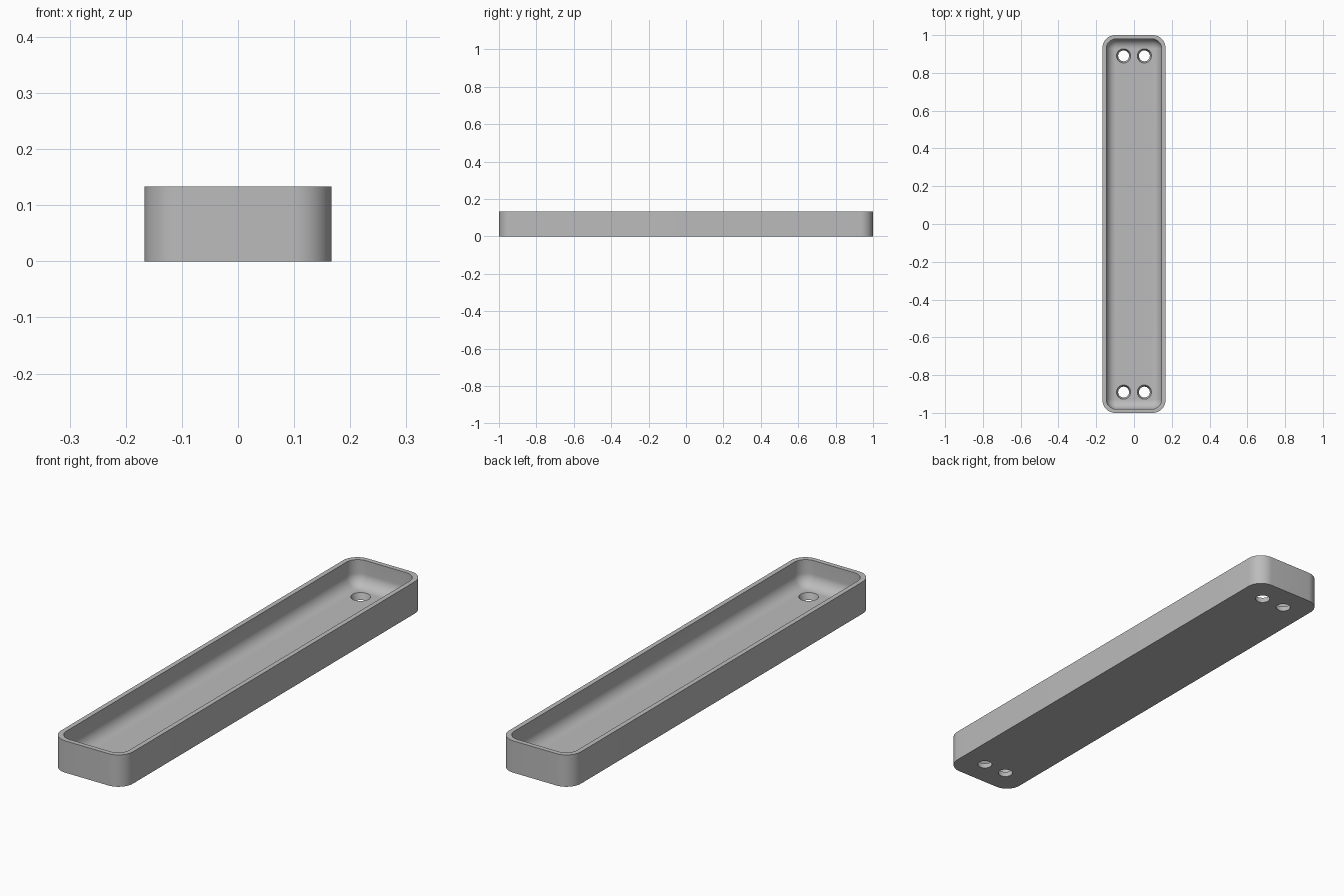
import bpy
import bmesh
from math import cos, sin, pi

cube = bpy.data.objects.get("Cube")
if cube:
    bpy.data.objects.remove(cube, do_unlink=True)

HALF_X, HALF_Y, HEIGHT = 0.1667, 1.0, 0.1333
CORNER, WALL, FLOOR = 0.067, 0.02, 0.027
INNER_CORNER, FILLET = 0.053, 0.05
HOLE_X, HOLE_Y = 0.055, 0.89
STEPS = 12

grey = bpy.data.materials.new("plain grey")
grey.use_nodes = True
colour = (0.5, 0.5, 0.5, 1)
grey.diffuse_color = colour
grey.node_tree.nodes["Principled BSDF"].inputs["Base Color"].default_value = colour


def rounded_loop(bm, inset, radius, z):
    """Rounded rectangle of vertices, counter-clockwise from above."""
    cx, cy = HALF_X - inset - radius, HALF_Y - inset - radius
    verts = []
    for quarter, (sx, sy) in enumerate([(1, 1), (-1, 1), (-1, -1), (1, -1)]):
        for i in range(STEPS + 1):
            a = (quarter + i / STEPS) * pi / 2
            verts.append(bm.verts.new((sx * cx + radius * cos(a),
                                       sy * cy + radius * sin(a), z)))
    return verts


def make_object(name, bm):
    bmesh.ops.recalc_face_normals(bm, faces=bm.faces)
    mesh = bpy.data.meshes.new(name)
    bm.to_mesh(mesh)
    bm.free()
    mesh.materials.append(grey)
    obj = bpy.data.objects.new(name, mesh)
    bpy.context.collection.objects.link(obj)
    return obj


# Tray: outer wall, flat rim, inner wall and a rounded cove down to the floor
bm = bmesh.new()
loops = [rounded_loop(bm, 0, CORNER, 0),
         rounded_loop(bm, 0, CORNER, HEIGHT),
         rounded_loop(bm, WALL, INNER_CORNER, HEIGHT)]
for i in range(STEPS + 1):
    a = i / STEPS * pi / 2
    shift = FILLET * (1 - cos(a))
    loops.append(rounded_loop(bm, WALL + shift, INNER_CORNER - shift,
                              FLOOR + FILLET * (1 - sin(a))))
for low, high in zip(loops, loops[1:]):
    for i in range(len(low)):
        j = (i + 1) % len(low)
        bm.faces.new((low[i], low[j], high[j], high[i]))
bm.faces.new(loops[0])
bm.faces.new(loops[-1])
tray = make_object("tray", bm)

# Tapered screw holes, a pair at each end
bm = bmesh.new()
for sx in (-1, 1):
    for sy in (-1, 1):
        made = bmesh.ops.create_cone(bm, cap_ends=True, segments=40,
                                     radius1=0.026, radius2=0.041, depth=0.045)
        bmesh.ops.translate(bm, verts=made["verts"],
                            vec=(sx * HOLE_X, sy * HOLE_Y, 0.0145))
cutter = make_object("hole_cutter", bm)
cutter.hide_render = True

cut = tray.modifiers.new("screw holes", 'BOOLEAN')
cut.operation = 'DIFFERENCE'
cut.solver = 'EXACT'
cut.object = cutter
bpy.ops.object.select_all(action='DESELECT')
tray.select_set(True)
bpy.context.view_layer.objects.active = tray
bpy.ops.object.modifier_apply(modifier=cut.name)
bpy.data.objects.remove(cutter, do_unlink=True)
bpy.ops.object.shade_smooth_by_angle(angle=pi / 6)
